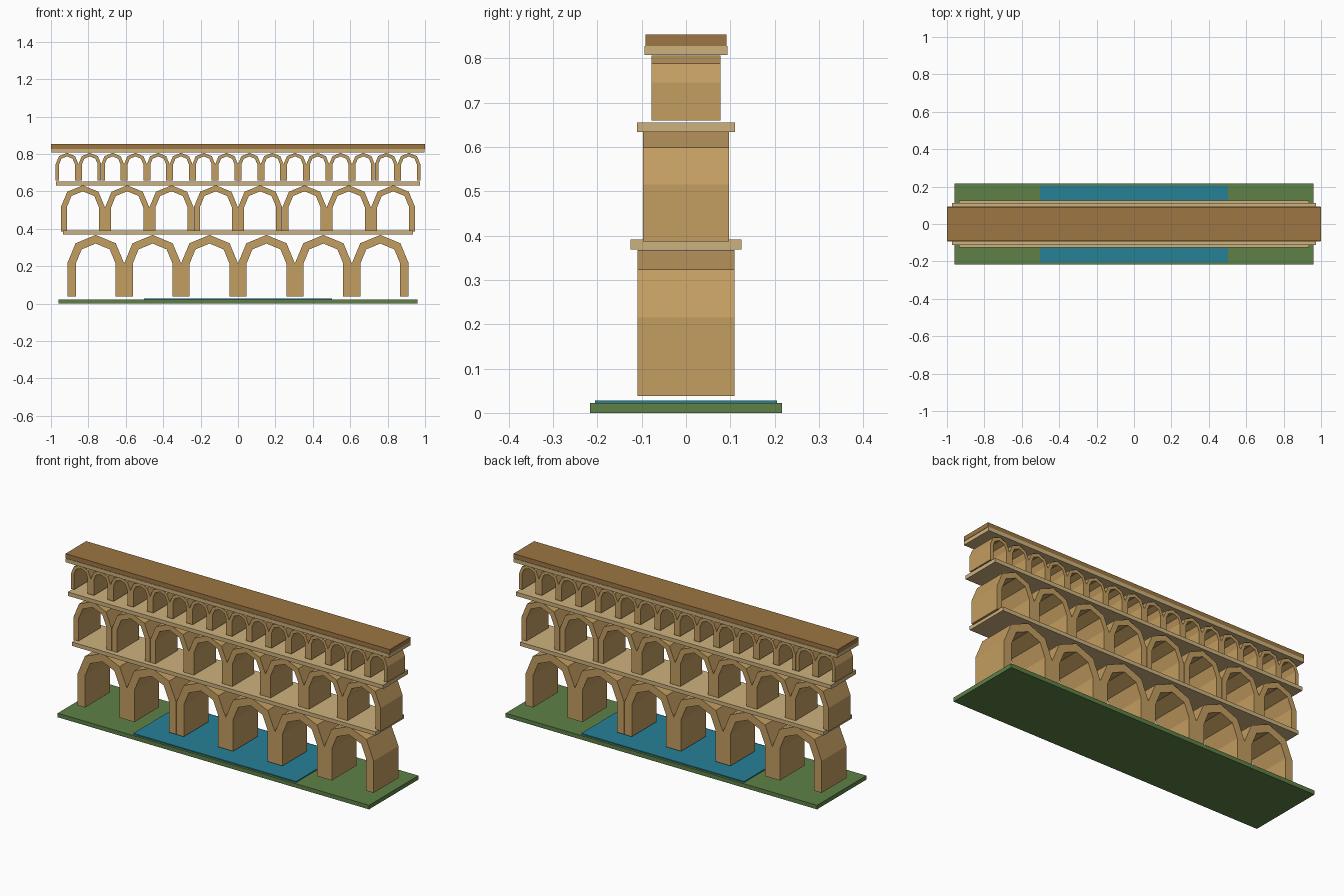
import bpy, bmesh
from math import cos, sin, pi

if "Cube" in bpy.data.objects:
    bpy.data.objects.remove(bpy.data.objects["Cube"])


def material(name, rgb):
    # display colour given as sRGB, stored as linear
    m = bpy.data.materials.new(name)
    m.diffuse_color = tuple(c ** 2.2 for c in rgb) + (1.0,)
    m.use_nodes = True
    m.node_tree.nodes["Principled BSDF"].inputs["Base Color"].default_value = m.diffuse_color
    return m


stone = material("stone", (0.76, 0.61, 0.38))
ledge_stone = material("ledge_stone", (0.80, 0.69, 0.49))
channel_brown = material("channel_brown", (0.61, 0.46, 0.27))
grass = material("grass", (0.37, 0.50, 0.28))
river = material("river", (0.17, 0.50, 0.59))


def add_object(name, bm, mat):
    bmesh.ops.recalc_face_normals(bm, faces=bm.faces)
    me = bpy.data.meshes.new(name)
    bm.to_mesh(me)
    bm.free()
    me.materials.append(mat)
    ob = bpy.data.objects.new(name, me)
    bpy.context.collection.objects.link(ob)
    return ob


def slab(name, half_x, half_y, z0, z1, mat):
    bm = bmesh.new()
    bmesh.ops.create_cube(bm, size=1)
    for v in bm.verts:
        v.co.x *= 2 * half_x
        v.co.y *= 2 * half_y
        v.co.z = z0 if v.co.z < 0 else z1
    return add_object(name, bm, mat)


def arch_line(r, base, spring):
    # leg, four-sided half circle, leg
    arc = [(r * cos(i * pi / 4), spring + r * sin(i * pi / 4)) for i in range(5)]
    return [(r, base)] + arc + [(-r, base)]


def arch_tier(name, count, half_x, half_y, base, spring, outer, inner):
    o = arch_line(outer, base, spring)
    i = arch_line(inner, base, spring)
    bm = bmesh.new()
    step = 2 * half_x / count
    for n in range(count):
        cx = -half_x + step * (n + 0.5)
        # one ring of four corners per profile point
        rings = [[bm.verts.new((cx + x, y, z)) for (x, z), y in
                  ((a, -half_y), (a, half_y), (b, half_y), (b, -half_y))]
                 for a, b in zip(o, i)]
        for p, q in zip(rings, rings[1:]):
            for k in range(4):
                j = (k + 1) % 4
                bm.faces.new((p[k], p[j], q[j], q[k]))
        bm.faces.new(rings[0])
        bm.faces.new(rings[-1])
    return add_object(name, bm, stone)


# Ground and river
slab("ground", 0.96, 0.217, 0.0, 0.0225, grass)
slab("water", 0.502, 0.205, 0.0125, 0.0285, river)

# Three tiers of arches
arch_tier("lower_arches", 6, 0.913, 0.109, 0.038, 0.2155, 0.152, 0.106)
arch_tier("middle_arches", 8, 0.948, 0.0965, 0.386, 0.515, 0.118, 0.086)
arch_tier("upper_arches", 16, 0.975, 0.078, 0.659, 0.7455, 0.0608, 0.042)

# Ledges and water channel on top
slab("lower_ledge", 0.935, 0.125, 0.369, 0.3905, ledge_stone)
slab("middle_ledge", 0.972, 0.111, 0.633, 0.6545, ledge_stone)
slab("upper_ledge", 0.998, 0.0937, 0.807, 0.828, ledge_stone)
slab("channel", 1.0, 0.091, 0.828, 0.853, channel_brown)
